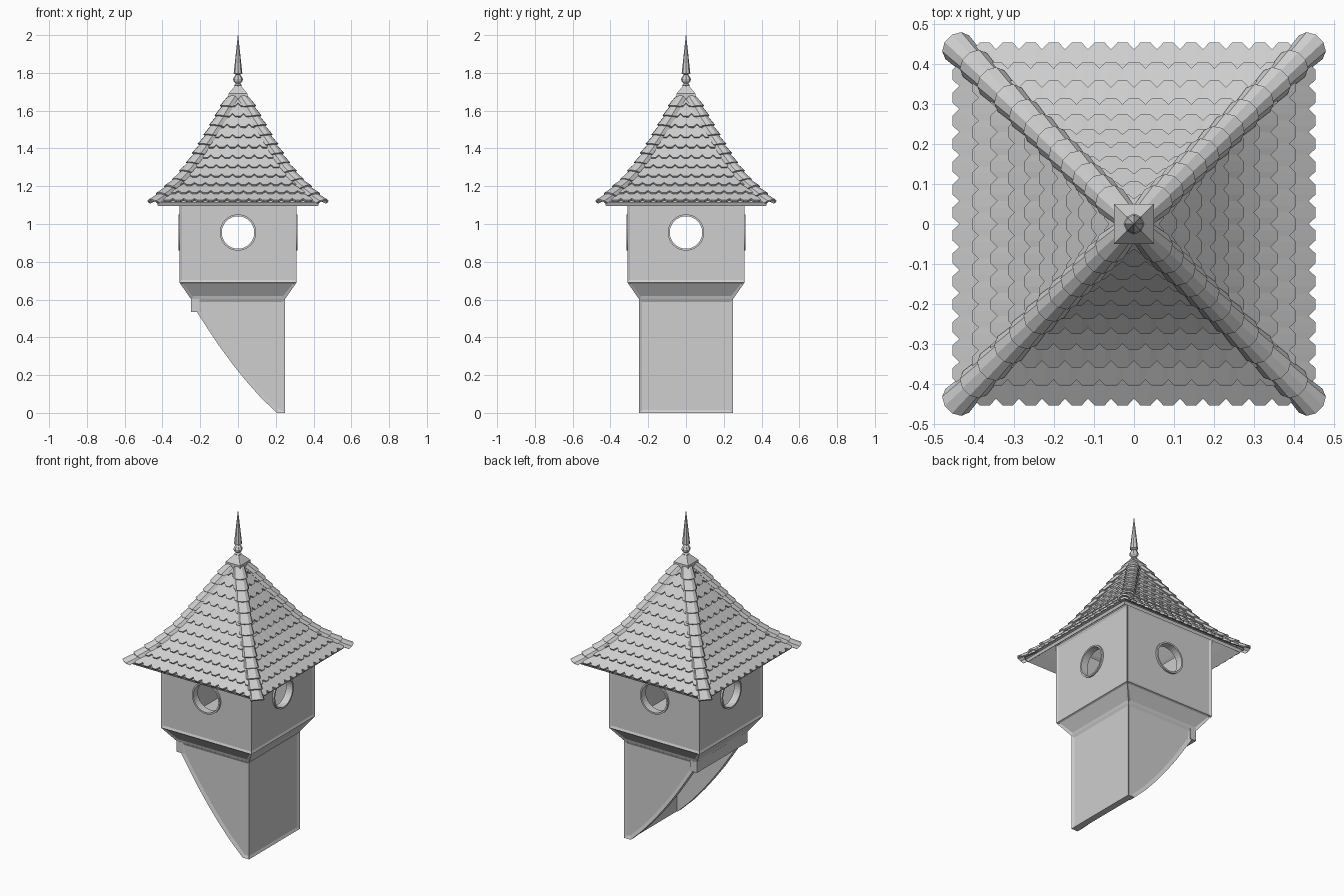
import bpy, bmesh
from math import cos, sin, pi
from mathutils import Matrix, Vector

old = bpy.data.objects.get("Cube")
if old:
    bpy.data.objects.remove(old, do_unlink=True)

grey = bpy.data.materials.new("pale_grey")
grey.use_nodes = True
tone = (0.62, 0.62, 0.62, 1)
grey.diffuse_color = tone
grey.node_tree.nodes["Principled BSDF"].inputs["Base Color"].default_value = tone


def finish(name, bm, recalc=True):
    bmesh.ops.remove_doubles(bm, verts=bm.verts, dist=0.0005)
    if recalc:
        bmesh.ops.recalc_face_normals(bm, faces=bm.faces)
    mesh = bpy.data.meshes.new(name)
    bm.to_mesh(mesh)
    bm.free()
    mesh.materials.append(grey)
    ob = bpy.data.objects.new(name, mesh)
    bpy.context.collection.objects.link(ob)
    return ob


def skin(bm, rings, closed=True):
    """Join successive rows of points with quads; return the vertex rows."""
    rows = [[bm.verts.new(p) for p in ring] for ring in rings]
    n = len(rows[0])
    for a, b in zip(rows, rows[1:]):
        for i in range(n if closed else n - 1):
            j = (i + 1) % n
            bm.faces.new((a[i], a[j], b[j], b[i]))
    return rows


def square(d, z):
    return [(-d, -d, z), (d, -d, z), (d, d, z), (-d, d, z)]


def lathe(name, profile, segs, capped=True, matrix=Matrix()):
    bm = bmesh.new()
    rows = skin(bm, [[matrix @ Vector((r * cos(2 * pi * i / segs), r * sin(2 * pi * i / segs), z))
                      for i in range(segs)] for r, z in profile])
    if capped:
        bm.faces.new(rows[0])
        bm.faces.new(rows[-1])
    return finish(name, bm)


def block(name, low, high):
    bm = bmesh.new()
    bmesh.ops.create_cube(bm, size=1)
    for v in bm.verts:
        v.co = [lo + (c + 0.5) * (hi - lo) for c, lo, hi in zip(v.co, low, high)]
    return finish(name, bm)


def apply(ob, kind, **settings):
    mod = ob.modifiers.new(kind.lower(), kind)
    for key, value in settings.items():
        setattr(mod, key, value)
    bpy.context.view_layer.objects.active = ob
    bpy.ops.object.modifier_apply(modifier=mod.name)


def cut(ob, cutter):
    apply(ob, 'BOOLEAN', operation='DIFFERENCE', solver='EXACT', object=cutter)
    bpy.data.objects.remove(cutter, do_unlink=True)


def recess(bm, faces, border, depth):
    bmesh.ops.recalc_face_normals(bm, faces=bm.faces)
    bmesh.ops.inset_individual(bm, faces=faces, thickness=border, depth=-depth)


# Upper chamber with recessed wall panels, on a flared corbel
bm = bmesh.new()
rows = skin(bm, [square(0.247, 0.6), square(0.31, 0.69), square(0.31, 1.19)])
bm.faces.new(rows[0])
bm.faces.new(rows[-1])
recess(bm, [f for f in bm.faces if abs(f.normal.z) < 0.1], 0.02, 0.006)
chamber = finish("chamber", bm)
cut(chamber, block("room_cutter", (-0.275, -0.275, 0.69), (0.275, 0.275, 1.3)))

# Round openings through all four walls, each with a rim
WINDOW_Z = 0.955
for k in range(2):
    turn = Matrix.Translation((0, 0, WINDOW_Z)) @ Matrix.Rotation(k * pi / 2, 4, 'Z') @ Matrix.Rotation(pi / 2, 4, 'X')
    cut(chamber, lathe("hole_cutter", [(0.091, -0.5), (0.091, 0.5)], 32, True, turn))
for k, side in enumerate(("front", "left", "back", "right")):
    turn = Matrix.Translation((0, 0, WINDOW_Z)) @ Matrix.Rotation(k * pi / 2, 4, 'Z') @ Matrix.Rotation(pi / 2, 4, 'X')
    rim = [(0.086, 0.27), (0.096, 0.27), (0.096, 0.315), (0.086, 0.315), (0.086, 0.27)]
    lathe(side + "_window_rim", rim, 32, False, turn)

# Lower support: curved side cheeks and a tall flat wall, open behind
outline = [(0.25, 0), (0.25, 0.602), (-0.215, 0.602), (-0.215, 0.53), (-0.16, 0.445),
           (-0.1, 0.355), (-0.03, 0.26), (0.04, 0.172), (0.12, 0.082), (0.205, 0)]
bm = bmesh.new()
rows = skin(bm, [[(x, y, z) for x, z in outline] for y in (-0.248, 0.248)])
bm.faces.new(rows[0])
bm.faces.new(rows[1])
bmesh.ops.recalc_face_normals(bm, faces=bm.faces)
recess(bm, [f for f in bm.faces if abs(f.normal.y) > 0.9 or f.normal.x > 0.9], 0.022, 0.007)
support = finish("support", bm)
cut(support, block("hollow_cutter", (-0.5, -0.21, -0.1), (0.21, 0.21, 0.58)))
block("cross_beam", (-0.248, -0.248, 0.535), (-0.205, 0.248, 0.602))

# Roof profile: half width against height, sampled by distance along the slope
SLOPE = [Vector(p) for p in ((0.443, 1.113), (0.385, 1.163), (0.31, 1.232), (0.235, 1.325),
                             (0.16, 1.445), (0.09, 1.565), (0.03, 1.675))]
LENGTHS = [(b - a).length for a, b in zip(SLOPE, SLOPE[1:])]


def slope_at(t):
    s = max(0.0, min(t, 1.0)) * sum(LENGTHS)
    for a, b, length in zip(SLOPE, SLOPE[1:], LENGTHS):
        if s <= length or b is SLOPE[-1]:
            direction = (b - a).normalized()
            return a + direction * s, Vector((direction.y, -direction.x))
        s -= length


# Roof deck under the tiles
bm = bmesh.new()
skin(bm, [square(p.x - 0.012, p.y) for p in SLOPE])
deck = finish("roof_deck", bm, False)
apply(deck, 'SOLIDIFY', thickness=0.02, offset=-1)

# Staggered courses of tiles with chamfered lower ends
ROWS, PITCH = 11, 0.0575
bm = bmesh.new()
for k in range(4):
    turn = Matrix.Rotation(k * pi / 2, 3, 'Z')
    for i in range(ROWS):
        t0, t1 = i / ROWS, (i + 1.35) / ROWS
        top, top_n = slope_at(t1)
        top = top + top_n * 0.003
        edge = slope_at(t0)[0].x
        marks = []
        for j in range(-10, 11):
            start = (j + (i % 2) / 2) * PITCH
            marks += [(start, 0.3), (start + PITCH * 0.28, 0), (start + PITCH * 0.72, 0)]
        marks = [(-edge, 0.3)] + [m for m in marks if abs(m[0]) < edge - 0.002] + [(edge, 0.3)]
        low_row, top_row = [], []
        for u, lift in marks:
            p, n = slope_at(t0 + lift / ROWS)
            p = p + n * (0.017 - lift * 0.012)
            low_row.append(turn @ Vector((max(-p.x, min(p.x, u)), -p.x, p.y)))
            top_row.append(turn @ Vector((max(-top.x, min(top.x, u)), -top.x, top.y)))
        skin(bm, [low_row, top_row], False)
tiles = finish("roof_tiles", bm, False)
apply(tiles, 'SOLIDIFY', thickness=0.012, offset=-1)

# Overlapping arched tiles along the four hips
bm = bmesh.new()
for k in range(4):
    turn = Matrix.Rotation(k * pi / 2, 3, 'Z')
    for i in range(ROWS + 1):
        a, b = slope_at(i / (ROWS + 1))[0], slope_at((i + 1.25) / (ROWS + 1))[0]
        low, high = Vector((a.x, -a.x, a.y)), Vector((b.x, -b.x, b.y))
        along = (low - high).normalized()
        side = Vector((1, 1, 0)).normalized()
        up = side.cross(along)
        up = up if up.z > 0 else -up
        rings = []
        for base, width, rise, bulge in ((low, 0.042, 0.014, 0.018), (high, 0.032, 0.0, 0)):
            rings.append([turn @ (base + side * width * cos(q * pi / 5)
                                  + up * (0.034 * sin(q * pi / 5) + rise - 0.016)
                                  + along * bulge * sin(q * pi / 5)) for q in range(6)])
        skin(bm, rings, False)
for f in bm.faces:
    f.normal_update()
    if f.normal.z < 0:
        f.normal_flip()
hips = finish("hip_tiles", bm, False)
apply(hips, 'SOLIDIFY', thickness=0.01, offset=-1)

# Square cap and turned spire at the peak
bm = bmesh.new()
rows = skin(bm, [square(d, z) for d, z in ((0.05, 1.665), (0.05, 1.69), (0.018, 1.728), (0.014, 1.735))])
bm.faces.new(rows[0])
bm.faces.new(rows[-1])
finish("peak_cap", bm)
lathe("finial", [(0.012, 1.725), (0.02, 1.735), (0.012, 1.743), (0.024, 1.755), (0.026, 1.768),
                 (0.018, 1.783), (0.01, 1.79), (0.023, 1.796), (0.022, 1.806), (0.001, 2.0)], 8)
